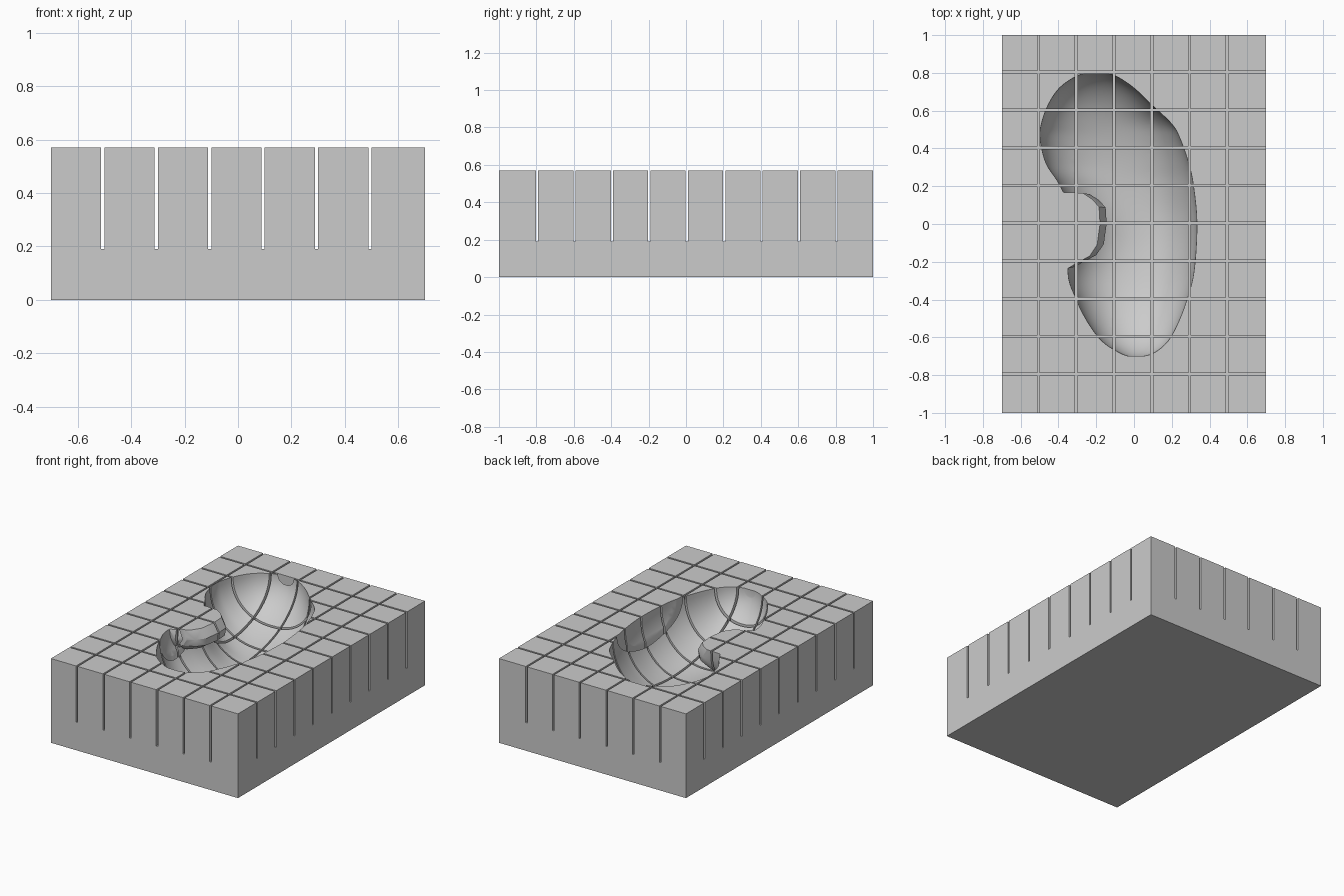
import bpy, bmesh, math

if "Cube" in bpy.data.objects:
    bpy.data.objects.remove(bpy.data.objects["Cube"], do_unlink=True)

W, L, H = 1.4, 2.0, 0.57
SLOT_W, SLOT_Z = 0.012, 0.19
DEPTH = 0.35

grey = bpy.data.materials.new("plain_grey")
grey.use_nodes = True
colour = (0.6, 0.6, 0.6, 1)
grey.diffuse_color = colour
grey.node_tree.nodes["Principled BSDF"].inputs["Base Color"].default_value = colour


def add_box(bm, lo, hi):
    made = bmesh.ops.create_cube(bm, size=1)["verts"]
    for v in made:
        v.co = [lo[i] + (v.co[i] + 0.5) * (hi[i] - lo[i]) for i in range(3)]


def finish(bm, name):
    bmesh.ops.recalc_face_normals(bm, faces=bm.faces)
    mesh = bpy.data.meshes.new(name)
    bm.to_mesh(mesh)
    bm.free()
    ob = bpy.data.objects.new(name, mesh)
    bpy.context.collection.objects.link(ob)
    mesh.materials.append(grey)
    return ob


def cut(target, cutter):
    bpy.context.view_layer.objects.active = target
    mod = target.modifiers.new("cut", "BOOLEAN")
    mod.operation, mod.solver, mod.object = "DIFFERENCE", "EXACT", cutter
    bpy.ops.object.modifier_apply(modifier=mod.name)
    bpy.data.objects.remove(cutter, do_unlink=True)


def loft(bm, rings):
    rows = [[bm.verts.new(p) for p in ring] for ring in rings]
    n = len(rows[0])
    for a, b in zip(rows, rows[1:]):
        for i in range(n):
            j = (i + 1) % n
            bm.faces.new((a[i], a[j], b[j], b[i]))
    bm.faces.new(rows[0])
    bm.faces.new(rows[-1][::-1])


def spline(pts, steps):
    """Smooth curve through the points."""
    ext = [pts[0]] + pts + [pts[-1]]
    out = []
    for a, b, c, d in zip(ext, ext[1:], ext[2:], ext[3:]):
        for s in range(steps):
            t = s / steps
            out.append([0.5 * (2 * q + (r - p) * t + (2 * p - 5 * q + 4 * r - u) * t**2
                               + (3 * q - p - 3 * r + u) * t**3)
                        for p, q, r, u in zip(a, b, c, d)])
    return out + [list(pts[-1])]


# Block
bm = bmesh.new()
add_box(bm, (-W / 2, -L / 2, 0), (W / 2, L / 2, H))
block = finish(bm, "slotted_block")

# Kidney-shaped cavity: y, left rim, right rim
stations = [(-0.70, -0.03, 0.05), (-0.68, -0.08, 0.11), (-0.62, -0.17, 0.18),
            (-0.52, -0.245, 0.235), (-0.4, -0.305, 0.28), (-0.25, -0.35, 0.318),
            (0, -0.31, 0.333), (0.2, -0.39, 0.315), (0.32, -0.465, 0.29),
            (0.45, -0.497, 0.245), (0.53, -0.49, 0.2), (0.63, -0.455, 0.095),
            (0.72, -0.395, 0), (0.78, -0.31, -0.09), (0.803, -0.24, -0.16)]
SEG = 32
rings = []
for y, left, right in spline(stations, 5):
    v = (y - 0.05) / 0.756
    depth = DEPTH * max(1 - abs(v) ** 2.4, 0.003) ** 0.5
    mid, half = (left + right) / 2, (right - left) / 2
    ring = []
    for i in range(SEG + 1):
        a = math.pi * i / SEG
        u = -math.cos(a)
        u = math.copysign(abs(u) ** 0.9, u)
        ring.append((mid + half * u, y, H - depth * math.sin(a) ** 0.95))
    ring += [(right, y, H + 0.1), (left, y, H + 0.1)]
    rings.append(ring)
bm = bmesh.new()
loft(bm, rings)
cavity = finish(bm, "cavity_cutter")

# Overhanging tongue left standing in the notch
outline = [(-0.6, -0.24), (-0.35, -0.235), (-0.3, -0.205), (-0.235, -0.17), (-0.195, -0.11),
           (-0.18, 0), (-0.185, 0.09), (-0.22, 0.13), (-0.27, 0.163), (-0.36, 0.168), (-0.6, 0.17)]
bm = bmesh.new()
loft(bm, [[(x + shift, y * shrink, z) for x, y in outline]
          for z, shift, shrink in ((H + 0.2, 0, 1), (H, 0, 1), (0.51, 0.035, 0.97),
                                   (0.46, 0.03, 0.9), (0.42, -0.03, 0.8))])
cut(cavity, finish(bm, "tongue_cutter"))
cut(block, cavity)

# Slicing slots in both directions
bm = bmesh.new()
for i in range(6):
    x = -0.506 + 0.2 * i
    add_box(bm, (x - SLOT_W / 2, -L, SLOT_Z), (x + SLOT_W / 2, L, H + 0.3))
cut(block, finish(bm, "lengthwise_slot_cutter"))
bm = bmesh.new()
for i in range(9):
    y = -0.796 + 0.2 * i
    add_box(bm, (-W, y - SLOT_W / 2, SLOT_Z), (W, y + SLOT_W / 2, H + 0.3))
cut(block, finish(bm, "crosswise_slot_cutter"))

# Smooth cavity, sharp block edges
block.data.materials.clear()
block.data.materials.append(grey)
bpy.ops.object.select_all(action="DESELECT")
block.select_set(True)
bpy.context.view_layer.objects.active = block
bpy.ops.object.shade_smooth_by_angle(angle=math.radians(30))
